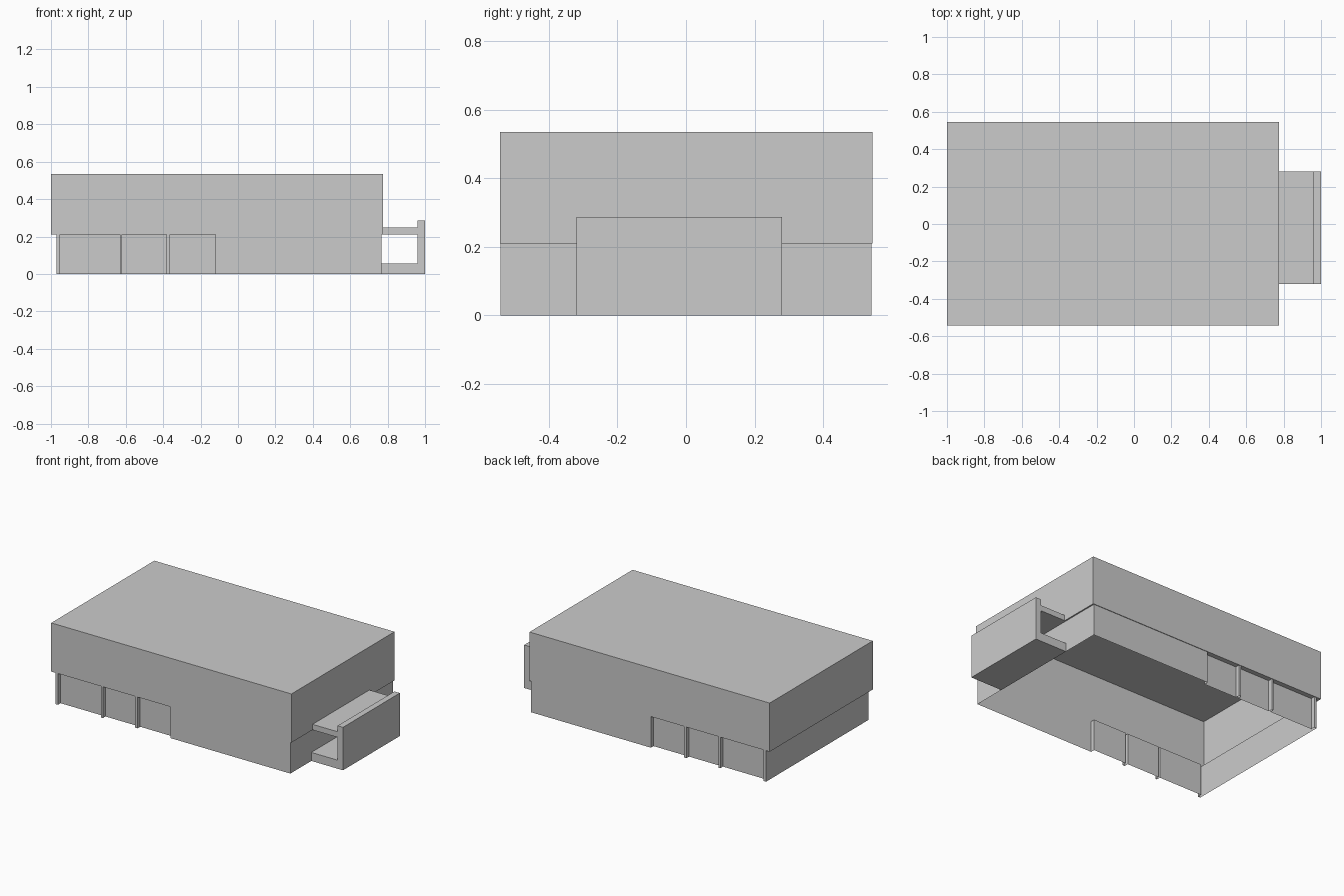
import bpy, bmesh

if "Cube" in bpy.data.objects:
    bpy.data.objects.remove(bpy.data.objects["Cube"])

Z_MID, Z_TOP = 0.21, 0.535
X0, X1 = -0.97, 0.766          # lower storey ends
Y_WALL, Y_RECESS = 0.541, 0.513
BAYS = [(-0.952, -0.632), (-0.62, -0.382), (-0.364, -0.12)]


def finish(name, bm):
    mesh = bpy.data.meshes.new(name)
    bm.to_mesh(mesh)
    bm.free()
    obj = bpy.data.objects.new(name, mesh)
    bpy.context.collection.objects.link(obj)
    return obj


def box(name, x, y, z):
    bm = bmesh.new()
    bmesh.ops.create_cube(bm, size=1)
    for v in bm.verts:
        v.co = [r[0] + (c + 0.5) * (r[1] - r[0]) for r, c in zip((x, y, z), v.co)]
    return finish(name, bm)


def wall_loop(bm, outline, z0, z1):
    """Vertical walls round an outline; returns the lower and upper rings."""
    low = [bm.verts.new((x, y, z0)) for x, y in outline]
    high = [bm.verts.new((x, y, z1)) for x, y in outline]
    n = len(outline)
    for i in range(n):
        j = (i + 1) % n
        bm.faces.new((low[i], low[j], high[j], high[i]))
    return low, high


def ring_edges(bm, ring):
    return [bm.edges.get((ring[i - 1], ring[i])) for i in range(len(ring))]


# Lower outline: recessed window bays between thin piers, mirrored front to back
front = [(X0, -Y_WALL)]
for a, b in BAYS:
    front += [(a, -Y_WALL), (a, -Y_RECESS), (b, -Y_RECESS), (b, -Y_WALL)]
front.append((X1, -Y_WALL))
lower_outline = front + [(x, -y) for x, y in reversed(front)]
upper_outline = [(-1, -0.543), (0.775, -0.543), (0.775, 0.545), (-1, 0.545)]

# Building shell: open underneath, overhanging upper storey with flat roof
bm = bmesh.new()
_, lower_top = wall_loop(bm, lower_outline, 0, Z_MID)
upper_base, roof = wall_loop(bm, upper_outline, Z_MID, Z_TOP)
bm.faces.new(roof)
# Soffit between the two storeys
soffit = ring_edges(bm, lower_top) + ring_edges(bm, upper_base)
bmesh.ops.triangle_fill(bm, edges=soffit, use_beauty=True, normal=(0, 0, -1))
bmesh.ops.recalc_face_normals(bm, faces=bm.faces)
finish("building_shell", bm)

# Entrance porch on the right end
PORCH_Y = (-0.32, 0.28)
box("porch_screen_wall", (0.96, 1.0), PORCH_Y, (0, 0.287))
box("porch_canopy", (0.775, 0.96), PORCH_Y, (Z_MID, 0.247))
box("porch_floor", (X1, 0.96), PORCH_Y, (0, 0.057))
